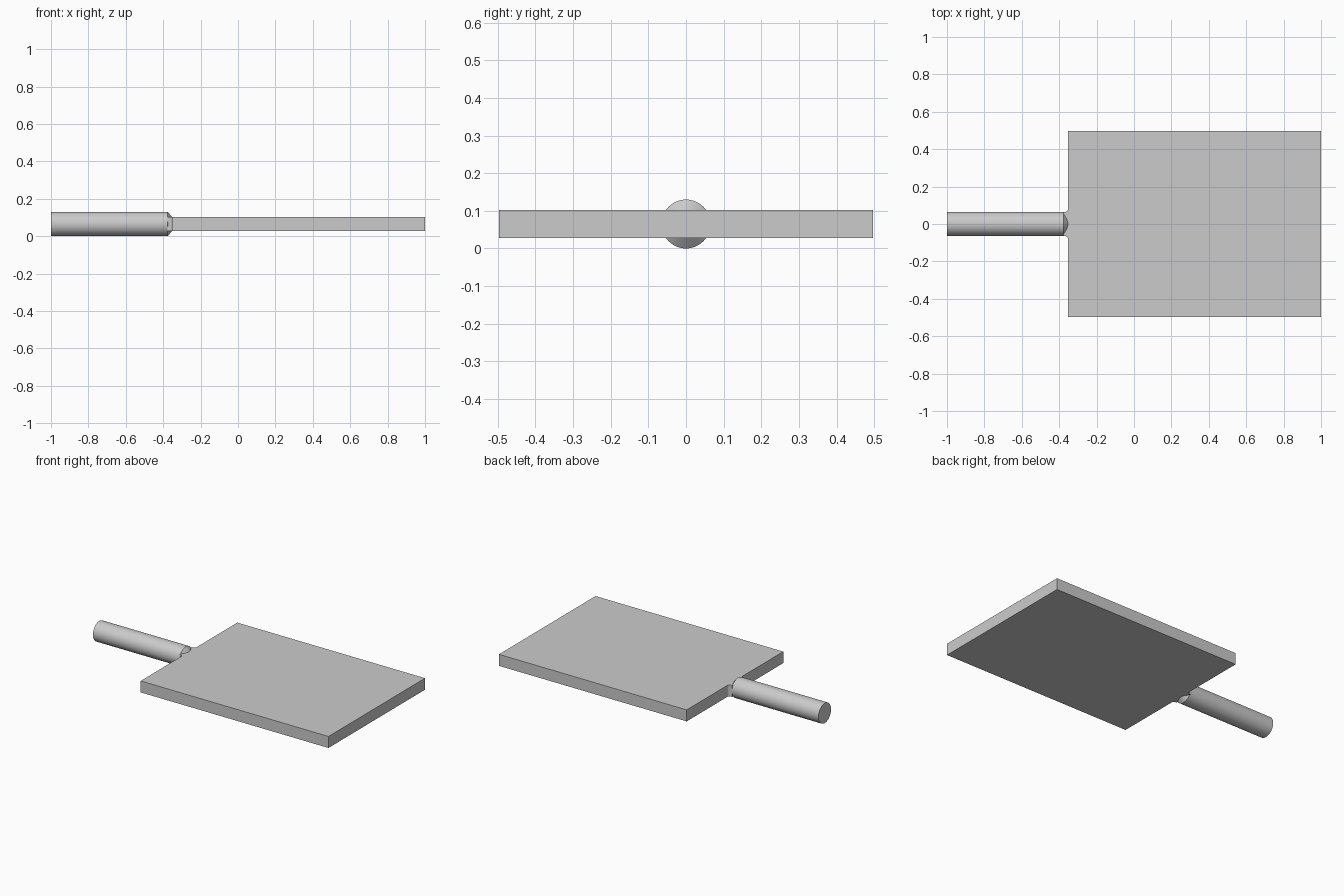
import bpy, bmesh, math
from mathutils import Matrix, Vector

cube = bpy.data.objects.get("Cube")
if cube:
    bpy.data.objects.remove(cube, do_unlink=True)

RADIUS = 0.065          # handle radius, also the height of its axis
HALF_THICK = 0.0375     # half the board thickness
JOINT_X = -0.353        # where the handle meets the board
NECK_X = -0.376         # where the handle starts to taper

grey = bpy.data.materials.new("plain grey")
grey.use_nodes = True
grey.diffuse_color = (0.6, 0.6, 0.6, 1)
grey.node_tree.nodes["Principled BSDF"].inputs["Base Color"].default_value = (0.6, 0.6, 0.6, 1)


def add_object(name, bm, smooth=False):
    bmesh.ops.recalc_face_normals(bm, faces=bm.faces)
    mesh = bpy.data.meshes.new(name)
    bm.to_mesh(mesh)
    bm.free()
    mesh.materials.append(grey)
    obj = bpy.data.objects.new(name, mesh)
    bpy.context.collection.objects.link(obj)
    if smooth:
        bpy.ops.object.select_all(action='DESELECT')
        obj.select_set(True)
        bpy.context.view_layer.objects.active = obj
        bpy.ops.object.shade_smooth_by_angle(angle=math.radians(30))
    return obj


def extrude_outline(name, outline):
    """Flat outline in x and y, given the thickness of the board."""
    bm = bmesh.new()
    low = RADIUS - HALF_THICK
    face = bm.faces.new([bm.verts.new((x, y, low)) for x, y in outline])
    top = bmesh.ops.extrude_face_region(bm, geom=[face])["geom"]
    verts = [v for v in top if isinstance(v, bmesh.types.BMVert)]
    bmesh.ops.translate(bm, verts=verts, vec=Vector((0, 0, 2 * HALF_THICK)))
    return bm if name is None else add_object(name, bm, True)


# Board and the concave neck that flares out to meet it, as one outline
fillet = 0.02
side = [(NECK_X - 0.001 + fillet * 1.2 * math.sin(a), RADIUS - 0.002 + fillet * 0.8 * (1 - math.cos(a)))
        for a in (math.radians(d) for d in range(0, 91, 10))]
side[-1] = (JOINT_X, side[-1][1])
half = side + [(JOINT_X, 0.497), (1, 0.497)]
extrude_outline("board", half + [(x, -y) for x, y in reversed(half)])

# Round handle with a chamfered inner end
bm = bmesh.new()
rings = []
for x, r in ((-1, RADIUS), (NECK_X, RADIUS), (JOINT_X, HALF_THICK)):
    turn = Matrix.Translation((x, 0, RADIUS)) @ Matrix.Rotation(math.pi / 2, 4, 'Y')
    rings.append(bmesh.ops.create_circle(bm, segments=64, radius=r, matrix=turn)["verts"])
for a, b in zip(rings, rings[1:]):
    for i in range(len(a)):
        j = (i + 1) % len(a)
        bm.faces.new((a[i], a[j], b[j], b[i]))
bm.faces.new(rings[0])
bm.faces.new(rings[-1])
add_object("handle", bm, True)
